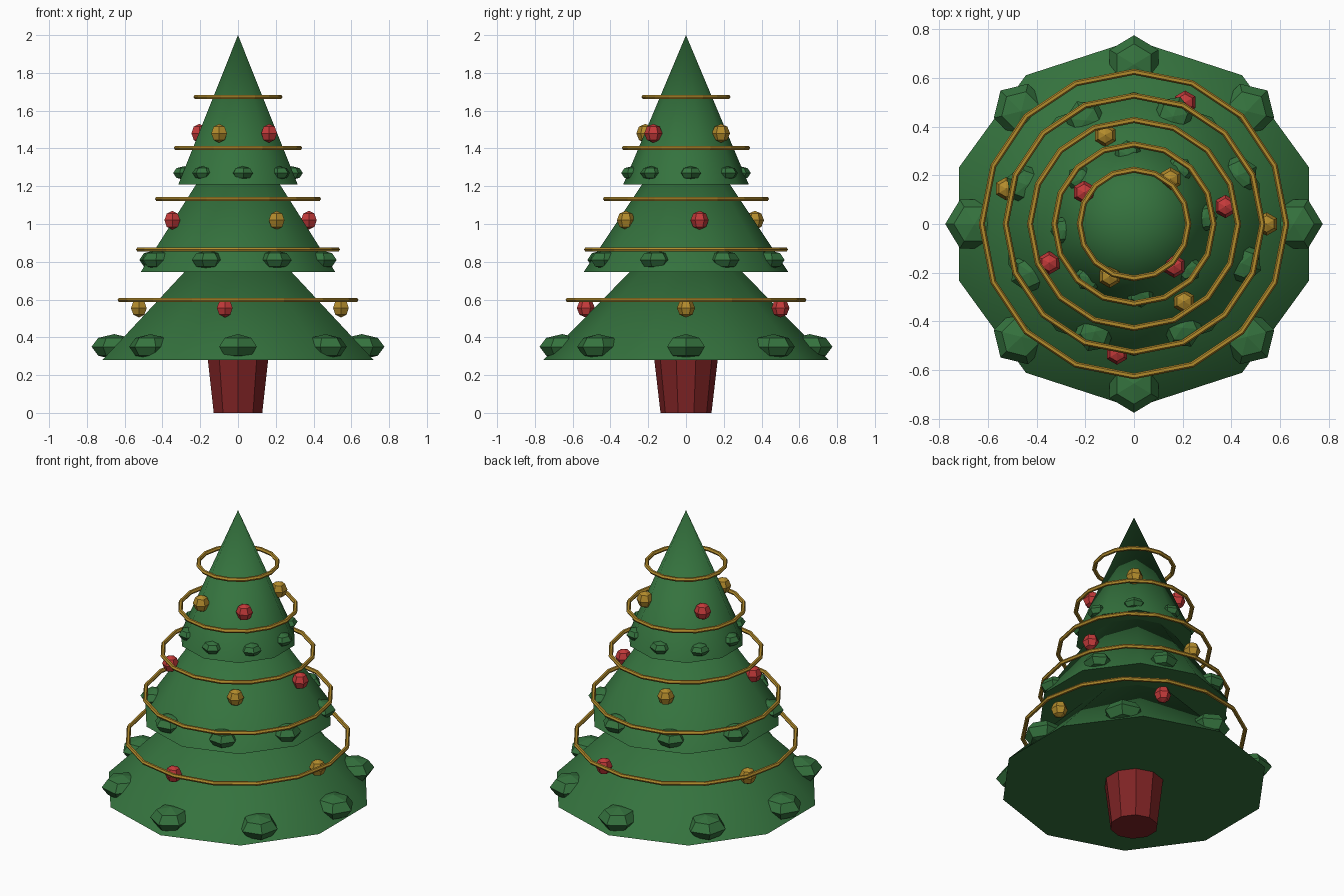
import bpy, math
from math import cos, sin, radians

if "Cube" in bpy.data.objects:
    bpy.data.objects.remove(bpy.data.objects["Cube"])


def material(name, rgb):
    m = bpy.data.materials.new(name)
    m.diffuse_color = (*rgb, 1)
    m.use_nodes = True
    m.node_tree.nodes["Principled BSDF"].inputs["Base Color"].default_value = m.diffuse_color
    return m


GREEN = material("pine green", (0.035, 0.17, 0.048))
TRUNK = material("dark red", (0.21, 0.017, 0.018))
RED = material("bright red", (0.55, 0.042, 0.042))
GOLD = material("gold", (0.45, 0.26, 0.025))


def finish(name, mat, smooth=False):
    ob = bpy.context.object
    ob.name = name
    ob.data.materials.append(mat)
    if smooth:
        bpy.ops.object.shade_smooth_by_angle(angle=radians(60))
    return ob


def cone(name, mat, r1, r2, z0, z1, smooth):
    bpy.ops.mesh.primitive_cone_add(vertices=10, radius1=r1, radius2=r2,
                                    depth=z1 - z0, location=(0, 0, (z0 + z1) / 2))
    finish(name, mat, smooth)


def ball(name, mat, loc, size, turn=0):
    bpy.ops.mesh.primitive_uv_sphere_add(segments=6, ring_count=4, radius=1,
                                         location=loc, rotation=(0, 0, turn))
    bpy.context.object.scale = size
    finish(name, mat)


# Trunk
cone("trunk", TRUNK, 0.135, 0.17, 0, 0.3, False)

# Foliage tiers: base radius, base height, tip height
for i, (r, z0, z1) in enumerate([(0.755, 0.28, 1.05), (0.542, 0.745, 1.56), (0.332, 1.21, 2.0)]):
    cone(f"foliage_tier_{i + 1}", GREEN, r, 0, z0, z1, True)

# Branch tufts round each tier: distance, height, first angle, size (across, out, up)
for i, (r, z, start, size) in enumerate([
        (0.655, 0.35, 0, (0.115, 0.12, 0.067)),
        (0.47, 0.81, 25, (0.085, 0.085, 0.05)),
        (0.285, 1.27, 5, (0.06, 0.06, 0.036))]):
    for k in range(8):
        a = radians(start + 45 * k)
        ball(f"branch_tuft_{i + 1}_{k + 1}", GREEN, (r * cos(a), r * sin(a), z),
             size, a - math.pi / 2)

# Garland rings
for i, (r, z) in enumerate([(0.625, 0.598), (0.527, 0.865), (0.427, 1.133),
                            (0.327, 1.403), (0.223, 1.673)]):
    bpy.ops.mesh.primitive_torus_add(major_segments=16, minor_segments=6, major_radius=r,
                                     minor_radius=0.0125, location=(0, 0, z))
    finish(f"garland_{i + 1}", GOLD)

# Baubles: gold and red alternate round each level
levels = [
    (0.555, [(0.545, 0), (0.21, 0.5), (-0.525, 0.145), (-0.07, -0.53)]),
    (1.02, [(0.205, -0.318), (0.375, 0.072), (-0.118, 0.365), (-0.348, -0.16)]),
    (1.48, [(-0.1, -0.215), (0.165, -0.173), (0.15, 0.185), (-0.205, 0.13)]),
]
for i, (z, spots) in enumerate(levels):
    for k, (x, y) in enumerate(spots):
        mat, colour = ((GOLD, "gold"), (RED, "red"))[k % 2]
        ball(f"{colour}_bauble_{i + 1}_{k + 1}", mat, (x, y, z), (0.048, 0.048, 0.05))
